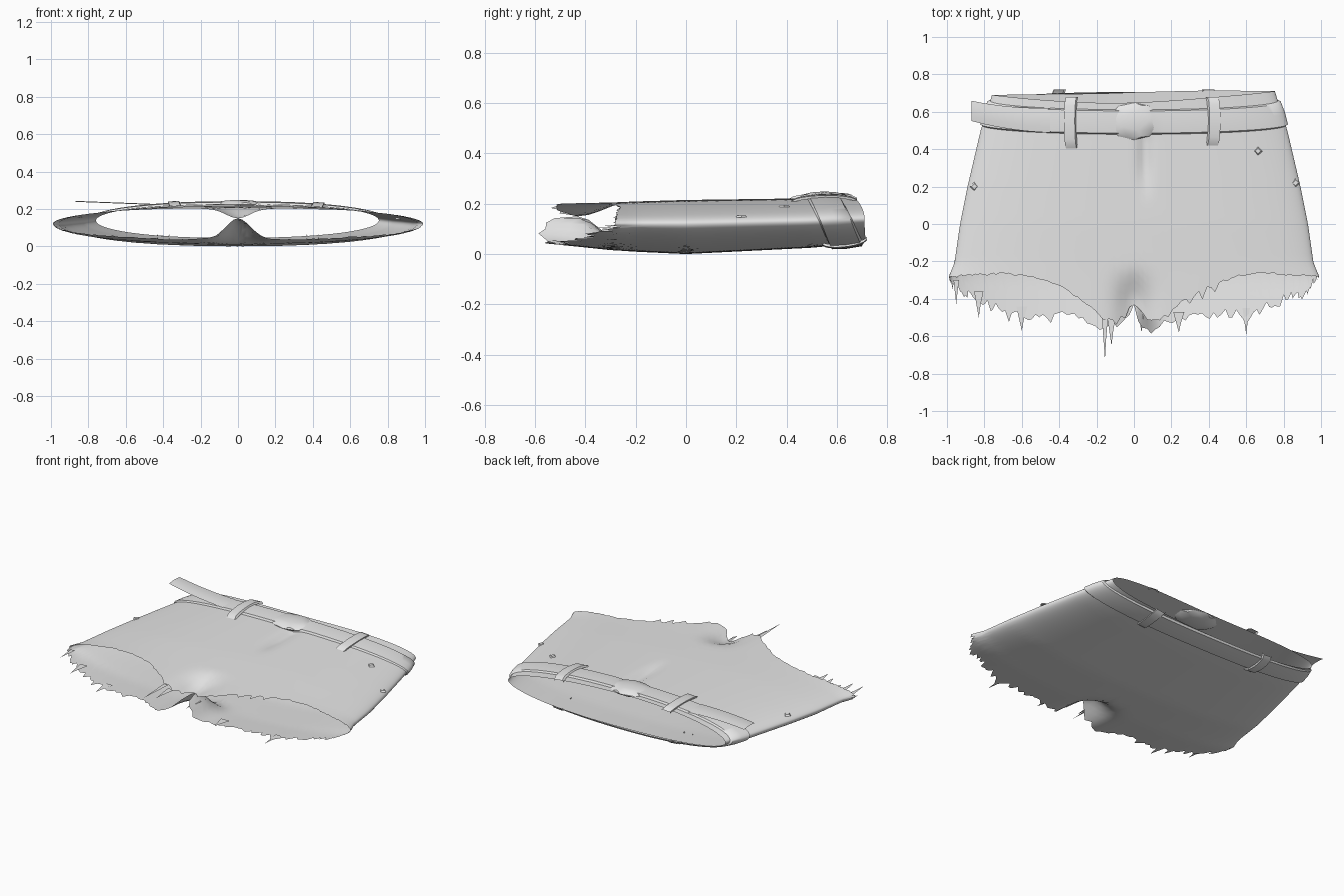
import bpy, bmesh, math, random
from mathutils import Vector

random.seed(7)
if "Cube" in bpy.data.objects:
    bpy.data.objects.remove(bpy.data.objects["Cube"])

grey = bpy.data.materials.new("plain_grey")
grey.use_nodes = True
grey.diffuse_color = (0.8, 0.8, 0.8, 1)
grey.node_tree.nodes["Principled BSDF"].inputs["Base Color"].default_value = (0.8, 0.8, 0.8, 1)

# Silhouette profiles, keyed by position along the garment
WIDTH = [(-0.6, .95), (-0.4, .97), (-0.28, .99), (-0.21, .96), (0, .93), (.2, .89), (.5, .82), (.75, .74)]
TOP = [(-0.6, .2), (-0.27, .207), (0, .215), (.5, .222), (.75, .23)]
MIDDLE = [(-0.6, .12), (0, .12), (.5, .13), (.75, .14)]
BOTTOM = [(-0.6, .045), (-0.3, .014), (0, 0), (.5, .025), (.75, .05)]
# Hem lines, keyed by distance from the centre line
FRONT_HEM = [(0, -.43), (.03, -.45), (.1, -.54), (.2, -.47), (.4, -.33), (.55, -.28), (.7, -.26), (1, -.28)]
BACK_HEM = [(0, -.43), (.04, -.54), (.15, -.55), (.3, -.49), (.65, -.49), (.8, -.42), (.93, -.37), (1, -.28)]


def lerp(table, t):
    if t <= table[0][0]:
        return table[0][1]
    for (a, va), (b, vb) in zip(table, table[1:]):
        if t <= b:
            return va + (vb - va) * (t - a) / (b - a)
    return table[-1][1]


def smooth(t):
    t = max(0, min(1, t))
    return t * t * (3 - 2 * t)


def cloth(s, y, front, off=0.0):
    """Point on the front or back panel; s runs from -1 to 1 across."""
    x = s * (lerp(WIDTH, y) + off)
    mid = lerp(MIDDLE, y)
    edge = lerp(TOP if front else BOTTOM, y)
    reach = edge - mid + (off if front else -off)
    z = mid + reach * max(0, 1 - abs(s) ** 2.3) ** 0.5
    # Crotch pinch
    pinch = math.exp(-(x / .09) ** 2) * smooth((-.22 - y) / .21)
    z += (.15 - z) * pinch
    # Fly crease
    if front:
        z -= .022 * math.exp(-((x - .06) / .035) ** 2) * smooth((y - .1) / .25) * smooth((.56 - y) / .1)
    return Vector((x, y, z))


def finish(name, bm, angle=40):
    me = bpy.data.meshes.new(name)
    bm.to_mesh(me)
    bm.free()
    ob = bpy.data.objects.new(name, me)
    bpy.context.collection.objects.link(ob)
    me.materials.append(grey)
    bpy.ops.object.select_all(action='DESELECT')
    ob.select_set(True)
    bpy.context.view_layer.objects.active = ob
    if angle:
        bpy.ops.object.shade_smooth_by_angle(angle=math.radians(angle))
    return ob


def add_grid(bm, rows, closed=False):
    grid = [[bm.verts.new(p) for p in row] for row in rows]
    pairs = list(zip(grid, grid[1:])) + ([(grid[-1], grid[0])] if closed else [])
    for a, b in pairs:
        for i in range(len(a) - 1):
            bm.faces.new((a[i], b[i], b[i + 1], a[i + 1]))


def ribbon(name, rows, closed=False):
    bm = bmesh.new()
    add_grid(bm, rows, closed)
    bmesh.ops.recalc_face_normals(bm, faces=bm.faces)
    return finish(name, bm)


# Shorts body: front and back panels joined at the side seams
COLS, ROWS = 130, 26
bm = bmesh.new()
for front in (True, False):
    columns = []
    for i in range(COLS + 1):
        s = -math.cos(math.pi * i / COLS)
        d = abs(s)
        rise = .02 * smooth(s + .3)
        waist = (.645 + .045 * d ** 2 if front else .70 - .01 * d) + rise
        if d > .999:
            waist, hem = .69 + rise, -.28
        else:
            hem = lerp(FRONT_HEM if front else BACK_HEM, d)
            ragged = .012 if front and (d > .45 or s < -.2) else .06
            if d > .02:
                hem += random.uniform(-1, .6) * ragged * (.4 if i % 3 else 1)
        columns.append([cloth(s, waist + (hem - waist) * j / ROWS, front) for j in range(ROWS + 1)])
    add_grid(bm, columns)
bmesh.ops.remove_doubles(bm, verts=bm.verts, dist=.0005)
bmesh.ops.recalc_face_normals(bm, faces=bm.faces)
finish("shorts_body", bm)

# Belt wrapped round the waist, rounded across its width
belt = []
for i in range(96):
    a = 2 * math.pi * i / 96
    s, front = math.cos(a), math.sin(a) >= 0
    centre = .595 + (-.05 if front else .045) * abs(math.sin(a))
    belt.append([cloth(s, centre + .066 * t, front, o)
                 for t, o in ((-1, .002), (-.9, .014), (0, .018), (.9, .014), (1, .002))])
ribbon("belt", belt, closed=True)

# Loose belt end standing off the right side
tail = []
for i in range(13):
    t = i / 12
    x = -.45 - .42 * t
    y = .555 + .05 * t * t
    half = .066 - .012 * t
    tail.append([Vector((x, y + half * k, .222 + .016 * t + .005 * (1 - k * k))) for k in (-1, -.5, 0, .5, 1)])
ribbon("belt_end", tail)


# Belt loops
def belt_loop(name, x, y0, y1, front):
    rows = []
    for i in range(13):
        t = i / 12
        y = y0 + (y1 - y0) * t
        lift = .002 + .024 * math.sin(math.pi * t) ** .5
        rows.append([cloth((x + dx) / lerp(WIDTH, y), y, front, lift - drop)
                     for dx, drop in ((-.032, .012), (-.028, 0), (.028, 0), (.032, .012))])
    ribbon(name, rows)


belt_loop("front_loop_right", -.335, .405, .68, True)
belt_loop("front_loop_left", .42, .42, .68, True)
for side, label in ((-1, "right"), (1, "left")):
    belt_loop("back_loop_" + label, side * .4, .54, .72, False)

# Faceted oval buckle
bm = bmesh.new()
bmesh.ops.create_icosphere(bm, subdivisions=2, radius=1)
for v in bm.verts:
    v.co = Vector((v.co.x * .14, .55 + v.co.y * .1, .225 + v.co.z * .024))
finish("buckle", bm, angle=25)

# Small diamond rivets
for name, x, y in (("rivet_left", .66, .39), ("rivet_side_left", .86, .22), ("rivet_side_right", -.85, .2)):
    p = cloth(x / lerp(WIDTH, y), y, True, .004)
    bm = bmesh.new()
    bmesh.ops.create_cone(bm, cap_ends=True, segments=4, radius1=.024, radius2=.015, depth=.009)
    for v in bm.verts:
        v.co += p
    finish(name, bm, angle=0)

# Frayed threads hanging off the hems: x, start, end, half width, height
THREADS = [(-.155, -.5, -.73, .016, .19), (-.12, -.5, -.65, .022, .17), (-.6, -.44, -.57, .03, .05),
           (-.83, -.36, -.5, .025, .08), (.6, -.45, -.59, .02, .05), (.24, -.47, -.58, .03, .06),
           (-.95, -.3, -.43, .015, .12), (.04, -.45, -.58, .02, .12)]
bm = bmesh.new()
for x, y0, y1, half, z in THREADS:
    bm.faces.new([bm.verts.new(p) for p in
                  ((x - half, y0, z), (x, y1, z), (x + half * .4, (y0 + y1) / 2, z), (x + half, y0, z))])
bmesh.ops.recalc_face_normals(bm, faces=bm.faces)
finish("frayed_threads", bm, angle=0)
